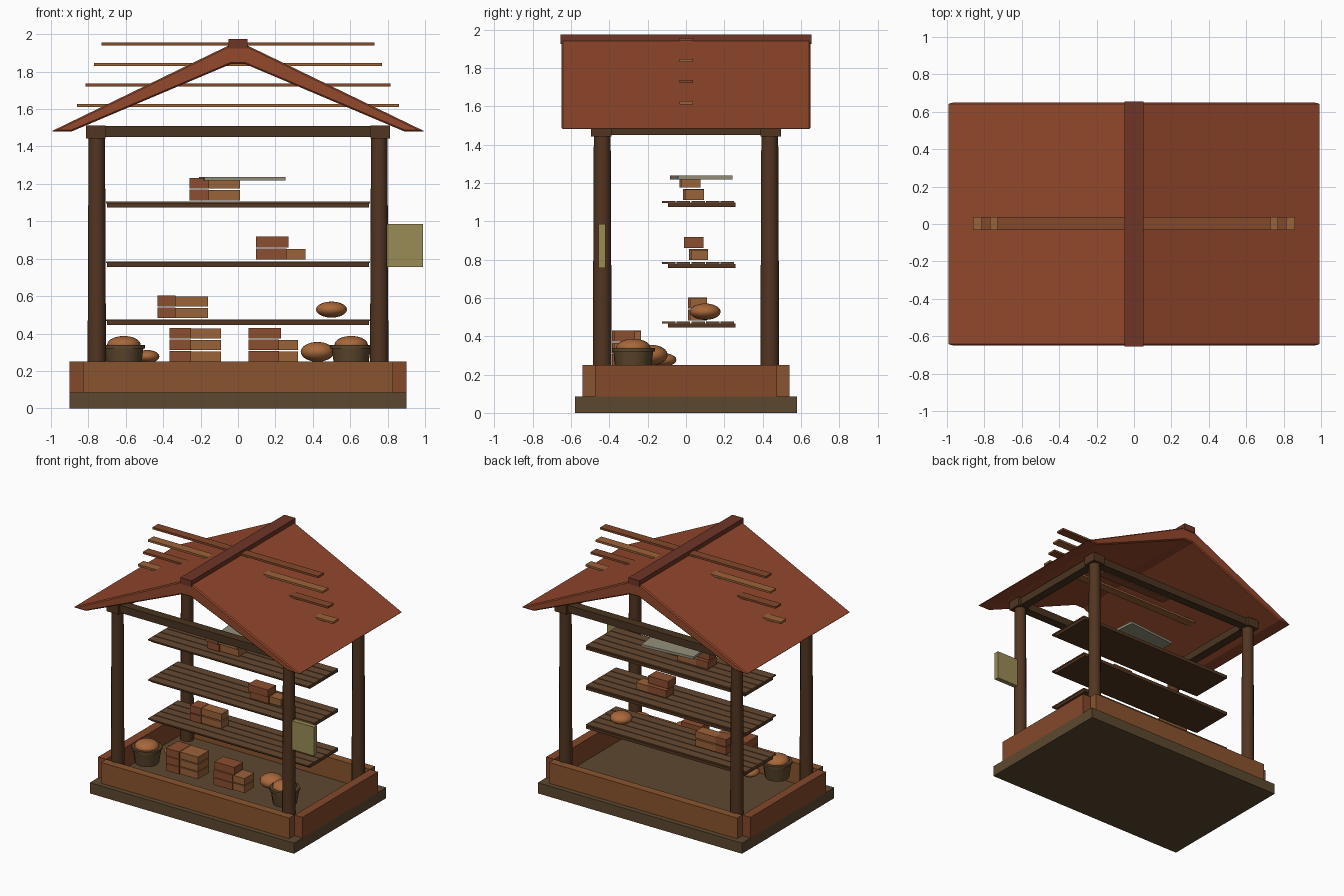
import bpy, bmesh, math
from mathutils import Matrix

if "Cube" in bpy.data.objects:
    bpy.data.objects.remove(bpy.data.objects["Cube"])


def mat(name, hexcol):
    m = bpy.data.materials.new(name)
    c = [int(hexcol[i:i + 2], 16) / 255 for i in (0, 2, 4)]
    m.diffuse_color = [((v + .055) / 1.055) ** 2.4 for v in c] + [1]
    m.use_nodes = True
    m.node_tree.nodes["Principled BSDF"].inputs["Base Color"].default_value = m.diffuse_color
    return m


DARK = mat("dark_timber", "523521")
BEAM = mat("beam_timber", "4A3420")
SLAB = mat("slab_brown", "5C482F")
WALL = mat("wall_front", "8A542E")
SIDE = mat("wall_side", "84482A")
ROOF = mat("roof_clay", "94482C")
RIDGE = mat("ridge_clay", "6E3526")
PLANK = mat("plank_wood", "664830")
BRICK1 = mat("brick_red", "8C4E30")
BRICK2 = mat("brick_tan", "9A6238")
BASKET = mat("basket_wicker", "5C462C")
LOAF = mat("loaf", "A8683A")
SIGN = mat("sign_olive", "9A8C56")
PLATE = mat("plate_grey", "94907C")


def finish(name, bm, material):
    me = bpy.data.meshes.new(name)
    bmesh.ops.recalc_face_normals(bm, faces=bm.faces)
    bm.to_mesh(me)
    bm.free()
    me.materials.append(material)
    ob = bpy.data.objects.new(name, me)
    bpy.context.collection.objects.link(ob)
    return ob


def box(name, x, y, z, material, yaw=0):
    """Box from (min, max) ranges, turned about its own centre."""
    bm = bmesh.new()
    bmesh.ops.create_cube(bm, size=1)
    size = [r[1] - r[0] for r in (x, y, z)]
    bmesh.ops.scale(bm, vec=size, verts=bm.verts)
    bmesh.ops.rotate(bm, matrix=Matrix.Rotation(yaw, 3, 'Z'), verts=bm.verts)
    bmesh.ops.translate(bm, vec=[sum(r) / 2 for r in (x, y, z)], verts=bm.verts)
    return finish(name, bm, material)


def smooth(ob, angle=40):
    bpy.ops.object.select_all(action='DESELECT')
    ob.select_set(True)
    bpy.context.view_layer.objects.active = ob
    bpy.ops.object.shade_smooth_by_angle(angle=math.radians(angle))


def cone(name, x, y, z, r1, r2, material, n=12):
    bm = bmesh.new()
    bmesh.ops.create_cone(bm, cap_ends=True, segments=n, radius1=r1, radius2=r2,
                          depth=z[1] - z[0],
                          matrix=Matrix.Translation((x, y, sum(z) / 2)))
    ob = finish(name, bm, material)
    smooth(ob)
    return ob


def loaf(name, c, r):
    bm = bmesh.new()
    bmesh.ops.create_uvsphere(bm, u_segments=16, v_segments=10, radius=1)
    bmesh.ops.scale(bm, vec=r, verts=bm.verts)
    bmesh.ops.translate(bm, vec=c, verts=bm.verts)
    smooth(finish(name, bm, LOAF), 60)


# Base slab and open tray walls with notched corners
box("base_slab", (-.9, .9), (-.58, .58), (0, .085), SLAB)
for s, n in ((-1, "front"), (1, "back")):
    box(n + "_wall", (-.83, .83), sorted((s * .475, s * .54)), (.085, .25), WALL)
for s, n in ((-1, "left"), (1, "right")):
    box(n + "_wall", sorted((s * .83, s * .9)), (-.475, .475), (.085, .25), SIDE)

# Corner posts with cap blocks, and the beam ring
for sx in (-1, 1):
    for sy in (-1, 1):
        cone("corner_post", sx * .755, sy * .437, (.085, 1.46), .05, .044, DARK)
        box("post_cap", (sx * .76 - .052, sx * .76 + .052),
            (sy * .442 - .054, sy * .442 + .054), (1.443, 1.513), DARK)
for s in (-1, 1):
    box("long_beam", (-.72, .72), (s * .44 - .035, s * .44 + .035), (1.45, 1.51), BEAM)
    box("cross_beam", (s * .755 - .035, s * .755 + .035), (-.4, .4), (1.45, 1.51), BEAM)

# Gabled roof: half profile mirrored, then extruded front to back
half = [(.05, 1.94), (1.0, 1.48), (.89, 1.48), (.04, 1.84)]
profile = half + [(-x, z) for x, z in reversed(half)]
bm = bmesh.new()
face = bm.faces.new([bm.verts.new((x, -.65, z)) for x, z in profile])
ext = bmesh.ops.extrude_face_region(bm, geom=[face])
bmesh.ops.translate(bm, vec=(0, 1.3, 0),
                    verts=[v for v in ext["geom"] if isinstance(v, bmesh.types.BMVert)])
roof = finish("gabled_roof", bm, ROOF)
bev = roof.modifiers.new("soft_edges", 'BEVEL')
bev.width, bev.segments = .008, 1
box("ridge_cap", (-.05, .05), (-.655, .655), (1.925, 1.975), RIDGE)

# Level battens poking through the roof
for i, (w, z) in enumerate(((.73, 1.948), (.77, 1.838), (.815, 1.729), (.86, 1.618))):
    box("roof_batten", (-w, w), (-.033, .037), (z - .008, z + .008), (SIDE, BRICK2)[i % 2])

# Three planked shelves
for z in (1.105, .785, .475):
    box("shelf_board", (-.70, .70), (-.095, .257), (z - .03, z - .008), DARK)
    for i in range(5):
        y = -.125 + i * .0765
        box("shelf_plank", (-.705, .705), (y, y + .07), (z - .009, z + .001), PLANK)


def brick_row(x0, split, x1, y, z):
    box("brick", (x0, split), (y[0], y[1]), (z, z + .057), BRICK1)
    box("brick", (split, x1), (y[0] + .01, y[1]), (z, z + .054), BRICK2)


# Brick stacks on the shelves
brick_row(-.26, -.155, .01, (-.015, .095), 1.112)
brick_row(-.26, -.155, .01, (-.035, .075), 1.175)
brick_row(.095, .26, .36, (.015, .115), .797)
box("brick", (.095, .27), (-.01, .09), (.86, .918), BRICK1)
brick_row(-.43, -.335, -.16, (.01, .11), .482)
brick_row(-.43, -.335, -.16, (.01, .11), .545)

# Brick stacks in the tray
for z in (.25, .311, .372):
    brick_row(-.365, -.25, -.09, (-.385, -.235), z)
for z in (.25, .311):
    brick_row(.055, .22, .32, (-.385, -.255), z)
box("brick", (.055, .23), (-.375, -.265), (.372, .43), BRICK1)

# Baskets heaped with a loaf, and loose loaves
for x in (-.61, .605):
    cone("basket", x, -.275, (.21, .325), .088, .105, BASKET)
    cone("basket_rim", x, -.275, (.32, .338), .112, .112, BASKET)
    loaf("basket_loaf", (x, -.275, .34), (.09, .09, .047))
loaf("tray_loaf_large", (.425, -.18, .302), (.09, .085, .053))
loaf("tray_loaf_small", (-.485, -.12, .277), (.065, .07, .035))
loaf("shelf_loaf", (.5, .1, .528), (.083, .081, .043))

# Flat plate above the top bricks and side sign
box("flat_plate", (-.195, .24), (-.063, .223), (1.218, 1.238), PLATE, math.radians(5.6))
box("side_sign", (.795, .99), (-.457, -.42), (.755, .985), SIGN)
